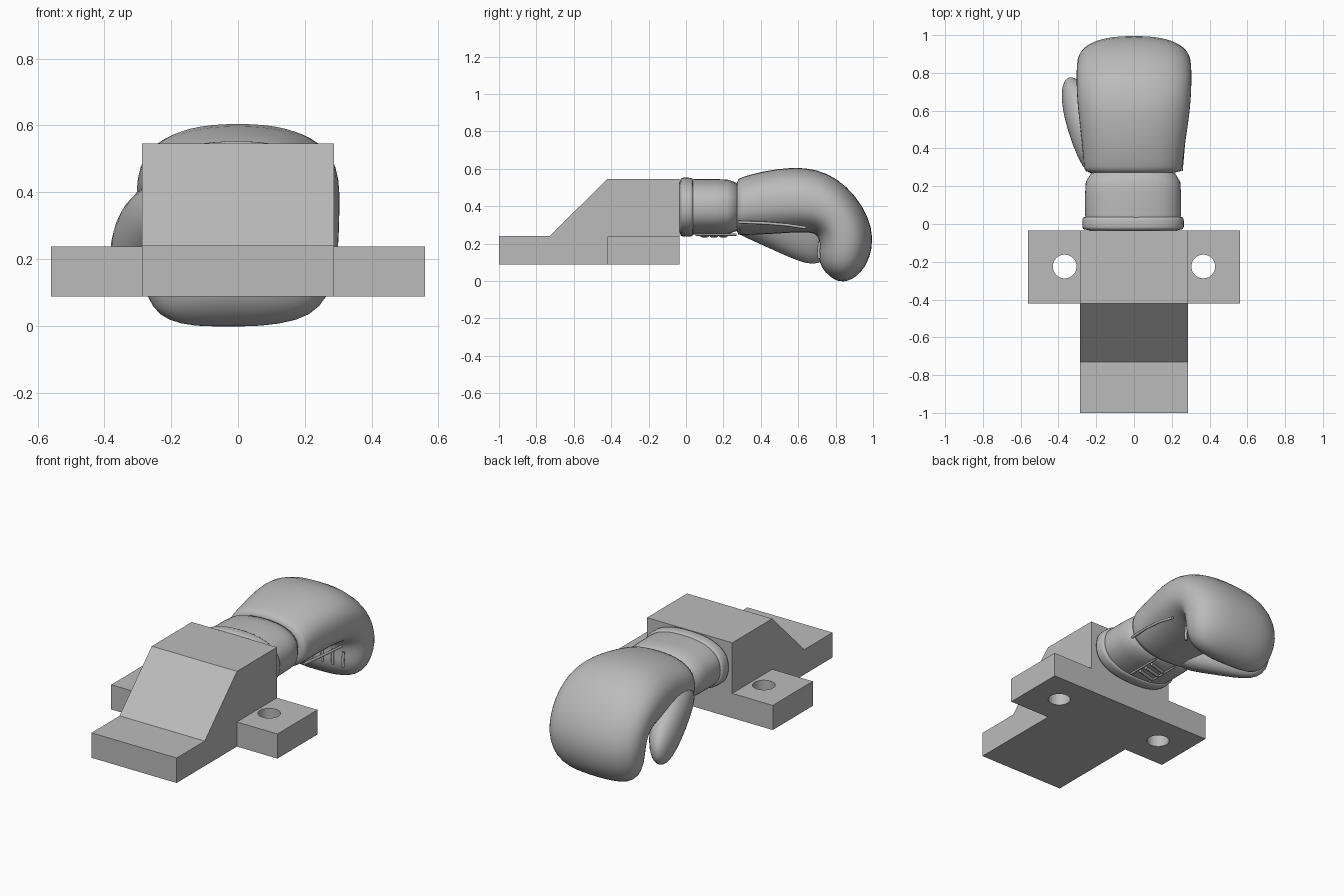
import bpy, bmesh, math
from mathutils import Vector

if "Cube" in bpy.data.objects:
    bpy.data.objects.remove(bpy.data.objects["Cube"], do_unlink=True)

grey = bpy.data.materials.new("plain_grey")
GREY = (0.5, 0.5, 0.5, 1)
grey.diffuse_color = GREY
grey.use_nodes = True
grey.node_tree.nodes["Principled BSDF"].inputs["Base Color"].default_value = GREY


def add_mesh(name, mesh, smooth=False, levels=0):
    ob = bpy.data.objects.new(name, mesh)
    bpy.context.collection.objects.link(ob)
    mesh.materials.clear()
    mesh.materials.append(grey)
    if smooth:
        mesh.polygons.foreach_set("use_smooth", [True] * len(mesh.polygons))
    if levels:
        mod = ob.modifiers.new("round", "SUBSURF")
        mod.levels = mod.render_levels = levels
    return ob


def prism(name, profile, half_width):
    """Extrude a (y, z) profile along x."""
    bm = bmesh.new()
    face = bm.faces.new([bm.verts.new((-half_width, y, z)) for y, z in profile])
    out = bmesh.ops.extrude_face_region(bm, geom=[face])
    verts = [v for v in out["geom"] if isinstance(v, bmesh.types.BMVert)]
    bmesh.ops.translate(bm, vec=(2 * half_width, 0, 0), verts=verts)
    bmesh.ops.recalc_face_normals(bm, faces=bm.faces)
    mesh = bpy.data.meshes.new(name)
    bm.to_mesh(mesh)
    bm.free()
    return add_mesh(name, mesh)


def loft(name, sections, power=2.4, sides=28, levels=1):
    """Skin rounded sections given as outer (y, z), inner (y, z), centre x, half width."""
    bm = bmesh.new()
    rings = []
    for outer, inner, cx, hw in sections:
        a, b = Vector((cx, *outer)), Vector((cx, *inner))
        mid, half = (a + b) / 2, (a - b) / 2
        ring = []
        for i in range(sides):
            t = 2 * math.pi * i / sides
            c, s = math.cos(t), math.sin(t)
            u = math.copysign(abs(c) ** (2 / power), c)
            v = math.copysign(abs(s) ** (2 / power), s)
            ring.append(bm.verts.new(mid + half * v + Vector((hw * u, 0, 0))))
        rings.append(ring)
    for r, q in zip(rings, rings[1:]):
        for i in range(sides):
            j = (i + 1) % sides
            bm.faces.new((r[i], r[j], q[j], q[i]))
    for ring in (rings[0], rings[-1]):
        cap = bm.faces.new(ring)
        bmesh.ops.poke(bm, faces=[cap])
    bmesh.ops.recalc_face_normals(bm, faces=bm.faces)
    mesh = bpy.data.meshes.new(name)
    bm.to_mesh(mesh)
    bm.free()
    return add_mesh(name, mesh, True, levels)


def drilled_ear(name, side):
    """Flat mounting ear with a round bolt hole, made from a filled outline."""
    curve = bpy.data.curves.new(name, "CURVE")
    curve.dimensions = "2D"
    curve.fill_mode = "BOTH"
    curve.extrude = 0.075
    x0, x1 = side * 0.287, side * 0.56
    box = [(x0, -0.42), (x1, -0.42), (x1, -0.035), (x0, -0.035)]
    hole = [(side * 0.367 + 0.063 * math.cos(t * math.pi / 16),
             -0.225 + 0.063 * math.sin(t * math.pi / 16)) for t in range(32)]
    for outline in (box, hole):
        spline = curve.splines.new("POLY")
        spline.points.add(len(outline) - 1)
        for p, (x, y) in zip(spline.points, outline):
            p.co = (x, y, 0, 1)
        spline.use_cyclic_u = True
    temp = bpy.data.objects.new(name + "_outline", curve)
    bpy.context.collection.objects.link(temp)
    deps = bpy.context.evaluated_depsgraph_get()
    mesh = bpy.data.meshes.new_from_object(temp.evaluated_get(deps))
    bpy.data.objects.remove(temp, do_unlink=True)
    mesh.polygons.foreach_set("use_smooth", [False] * len(mesh.polygons))
    ob = add_mesh(name, mesh)
    ob.location.z = 0.163
    return ob


def cord(name, points, radius):
    """Round cord through a few points."""
    curve = bpy.data.curves.new(name, "CURVE")
    curve.dimensions = "3D"
    curve.bevel_depth = radius
    curve.bevel_resolution = 2
    curve.use_fill_caps = True
    spline = curve.splines.new("POLY")
    spline.points.add(len(points) - 1)
    for p, co in zip(spline.points, points):
        p.co = (*co, 1)
    curve.materials.append(grey)
    ob = bpy.data.objects.new(name, curve)
    bpy.context.collection.objects.link(ob)
    return ob


# Mounting block and drilled ears
prism("mount_block", [(-1, .088), (-1, .24), (-.73, .24), (-.42, .546),
                      (-.035, .546), (-.035, .088)], 0.287)
drilled_ear("left_ear", 1)
drilled_ear("right_ear", -1)

# Cuff and its raised rim
loft("cuff", [((y, .546), (y, .247), -.005, w)
              for y, w in ((-.036, .255), (.05, .256), (.16, .255), (.29, .257))])
loft("cuff_rim", [((y, .545 + g), (y, .245 - g), -.005, .262 + g)
                  for y, g in ((-.036, .006), (-.02, .009), (.02, .009), (.036, .006), (.04, -.01))])

# Padded fist, curling down and back to the fingertips
loft("fist", [
    ((.27, .543), (.27, .247), -.005, .252),
    ((.285, .552), (.285, .243), -.005, .262),
    ((.40, .587), (.40, .248), -.003, .270),
    ((.57, .612), (.52, .255), .0, .291),
    ((.70, .599), (.60, .26), .0, .302),
    ((.81, .550), (.66, .26), .0, .306),
    ((.91, .455), (.70, .25), .0, .306),
    ((.975, .345), (.715, .21), .0, .304),
    ((1.004, .235), (.71, .165), .0, .300),
    ((.985, .120), (.708, .12), .0, .285),
    ((.935, .042), (.725, .07), -.005, .255),
    ((.885, .008), (.765, .025), -.015, .20),
    ((.85, -.002), (.81, .0), -.03, .10),
])

# Thumb growing out of the heel of the palm
loft("thumb", [
    ((.27, .44), (.25, .262), -.12, .13),
    ((.36, .45), (.34, .222), -.175, .125),
    ((.50, .43), (.48, .158), -.24, .112),
    ((.62, .38), (.60, .104), -.285, .096),
    ((.72, .32), (.68, .084), -.312, .074),
    ((.765, .26), (.735, .105), -.328, .046),
    ((.778, .21), (.77, .15), -.335, .016),
], power=2.1, sides=20)

# Pleated finger folds on the inside of the curl
for i in range(7):
    x = -.21 + .07 * i
    cord(f"finger_pleat_{i + 1}", [(x, .715, .21), (x, .709, .165), (x, .712, .12)], .008)

# Side seam between the palm and the back of the fist
cord("palm_seam", [(.25, .28, .315), (.262, .42, .31), (.262, .54, .30), (.25, .64, .285)], .008)

# Laced opening under the cuff
for x in (-.075, .065):
    cord("lace_edge", [(x, .05, .247), (x, .27, .247)], .006)
for y in (.10, .15, .20):
    cord("lace", [(-.06, y - .015, .243), (.05, y + .015, .243)], .009)
